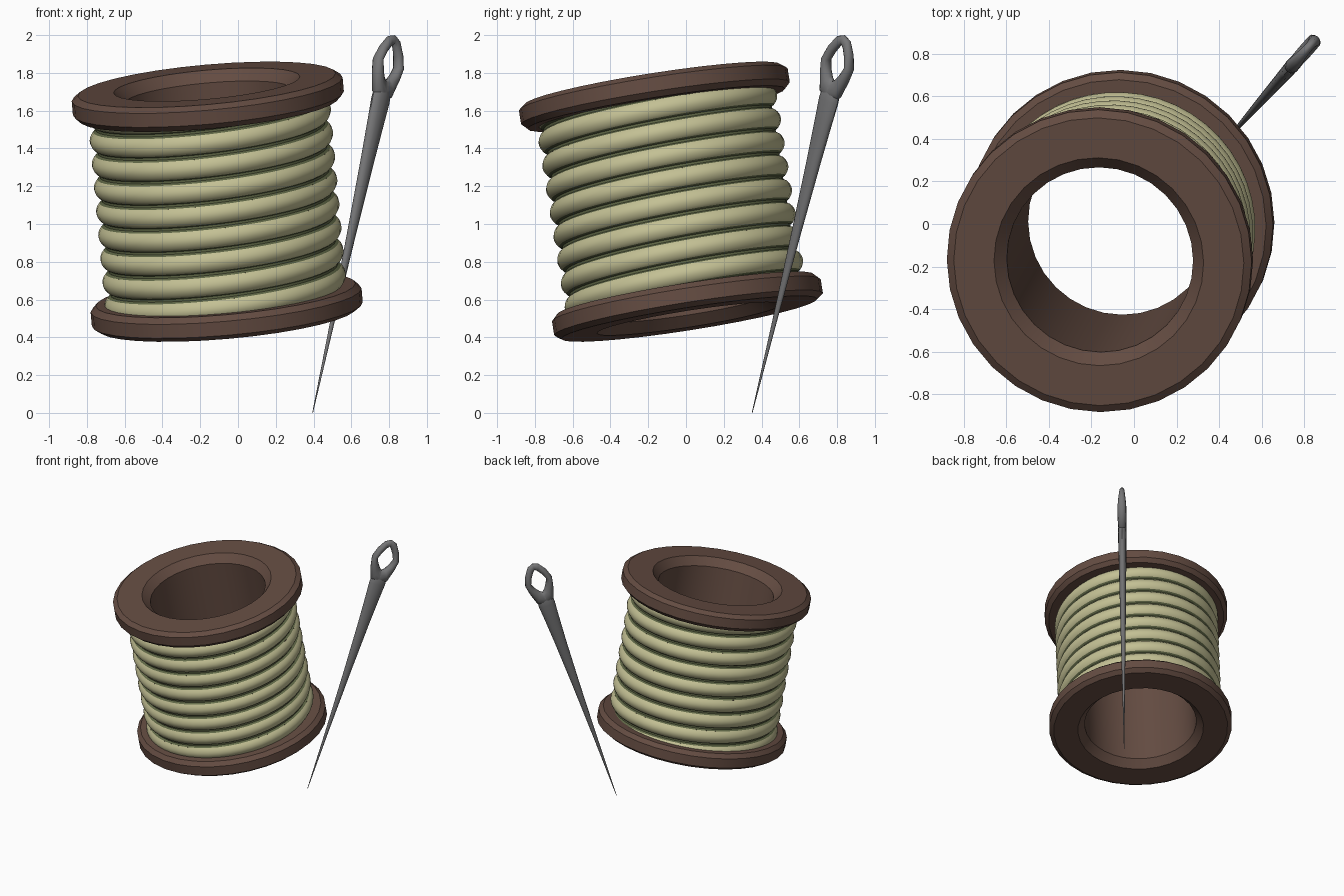
import bpy, bmesh, math
from mathutils import Vector, Matrix

if "Cube" in bpy.data.objects:
    bpy.data.objects.remove(bpy.data.objects["Cube"])


def material(name, rgb):
    m = bpy.data.materials.new(name)
    m.diffuse_color = (*rgb, 1)
    m.use_nodes = True
    m.node_tree.nodes["Principled BSDF"].inputs["Base Color"].default_value = m.diffuse_color
    return m


WOOD = material("brown wood", (0.127, 0.072, 0.054))
THREAD = material("pale thread", (0.546, 0.527, 0.296))
GROOVE = material("dark green groove", (0.122, 0.144, 0.065))
STEEL = material("grey steel", (0.181, 0.181, 0.185))


def finish(name, bm, mats, matrix, angle=35, recalc=True):
    if recalc:
        bmesh.ops.recalc_face_normals(bm, faces=bm.faces)
    me = bpy.data.meshes.new(name)
    bm.to_mesh(me)
    bm.free()
    for m in mats:
        me.materials.append(m)
    ob = bpy.data.objects.new(name, me)
    bpy.context.collection.objects.link(ob)
    ob.matrix_world = matrix
    bpy.ops.object.select_all(action='DESELECT')
    bpy.context.view_layer.objects.active = ob
    ob.select_set(True)
    bpy.ops.object.shade_smooth_by_angle(angle=math.radians(angle))
    return ob


def skin(bm, rings, close_rings=False, close_loop=True):
    """Join successive rows of vertices with quads."""
    n = len(rings[0])
    faces = []
    for i in range(len(rings) if close_rings else len(rings) - 1):
        a, b = rings[i], rings[(i + 1) % len(rings)]
        for j in range(n if close_loop else n - 1):
            k = (j + 1) % n
            faces.append((bm.faces.new((a[j], b[j], b[k], a[k])), j))
    return faces


# Tilted frame shared by the spool and its thread
axis = Vector((-0.10, -0.175, 1.115)).normalized()
tilt = Vector((0, 0, 1)).rotation_difference(axis).to_matrix().to_4x4()
spool_frame = Matrix.Translation((-0.11, -0.08, 1.118)) @ tilt

# Spool: lathed profile with two chamfered flanges and a through hole
upper = [(0.44, 0.57), (0.495, 0.63), (0.685, 0.63), (0.72, 0.605),
         (0.72, 0.53), (0.69, 0.50), (0.595, 0.50)]
profile = upper + [(r, -h) for r, h in reversed(upper)]
bm = bmesh.new()
SIDES = 32
rows = []
for i in range(SIDES):
    t = math.tau * i / SIDES
    rows.append([bm.verts.new((r * math.cos(t), r * math.sin(t), h)) for r, h in profile])
skin(bm, rows, close_rings=True)
finish("spool", bm, [WOOD], spool_frame, 30)

# Thread: helical strip, a dark groove followed by a rounded bulge
PITCH, STEPS = 0.127, 48
section = [(-0.12, 0.622), (-0.05, 0.607), (0.05, 0.607), (0.12, 0.622)]
for i in range(1, 8):
    f = i / 8
    section.append((0.12 + 0.76 * f, 0.622 + 0.022 * math.sin(math.pi * f) ** 0.8))
section.append((0.88, 0.622))
bm = bmesh.new()
rows = []
start, end = -4.8, 4.04
count = int((end - start) * STEPS)
for i in range(count + 1):
    turn = start + (end - start) * i / count
    t = math.tau * turn
    rows.append([bm.verts.new((r * math.cos(t), r * math.sin(t), PITCH * (turn + f)))
                 for f, r in section])
for face, j in skin(bm, rows, close_loop=False):
    face.material_index = 1 if j < 3 else 0
    face.normal_update()
    c = face.calc_center_median()
    if face.normal.dot(Vector((c.x, c.y, 0))) < 0:
        face.normal_flip()
finish("thread", bm, [THREAD, GROOVE], spool_frame, 40, recalc=False)

# Needle frame: local x across the eye, local z along the shaft
d = Vector((0.217, 0.245, 1)).normalized()
w = Vector((d.x, d.y, 0))
w = (w - d * w.dot(d)).normalized()
v = d.cross(w)
needle_frame = Matrix.Translation((0.395, 0.35, 0)) @ Matrix((w, v, d)).transposed().to_4x4()


def ellipse(bm, centre, u, b, n=12):
    """Ring around centre with in-plane half axis u and half thickness b."""
    return [bm.verts.new(centre + u * math.cos(math.tau * i / n)
                         + Vector((0, b, 0)) * math.sin(math.tau * i / n)) for i in range(n)]


# Needle shaft: tapered, flattening toward the eye
bm = bmesh.new()
shaft = [(0, 0.002, 0.002), (0.5, 0.013, 0.011), (1.0, 0.028, 0.021), (1.4, 0.044, 0.028),
         (1.62, 0.056, 0.032), (1.74, 0.064, 0.034), (1.81, 0.06, 0.03), (1.84, 0.03, 0.015)]
rings = [ellipse(bm, Vector((0, 0, s)), Vector((a, 0, 0)), b) for s, a, b in shaft]
skin(bm, rings)
bm.faces.new(rings[0])
bm.faces.new(rings[-1])
finish("needle_shaft", bm, [STEEL], needle_frame, 50)

# Needle eye: closed loop between an outer and an inner outline
half = [(0, 1.73, 0, 1.85, 0.032), (0.066, 1.77, 0.02, 1.868, 0.034),
        (0.095, 1.87, 0.045, 1.905, 0.034), (0.108, 1.945, 0.062, 1.945, 0.033),
        (0.085, 2.02, 0.04, 1.995, 0.028), (0.045, 2.085, 0.015, 2.035, 0.022),
        (0, 2.104, 0, 2.05, 0.02)]
loop = half + [(-a, b, -c, e, t) for a, b, c, e, t in reversed(half[1:-1])]
bm = bmesh.new()
rings = []
for ox, oz, ix, iz, b in loop:
    o, i = Vector((ox, 0, oz)), Vector((ix, 0, iz))
    rings.append(ellipse(bm, (o + i) / 2, (o - i) / 2, b))
skin(bm, rings, close_rings=True)
finish("needle_eye", bm, [STEEL], needle_frame, 50)
